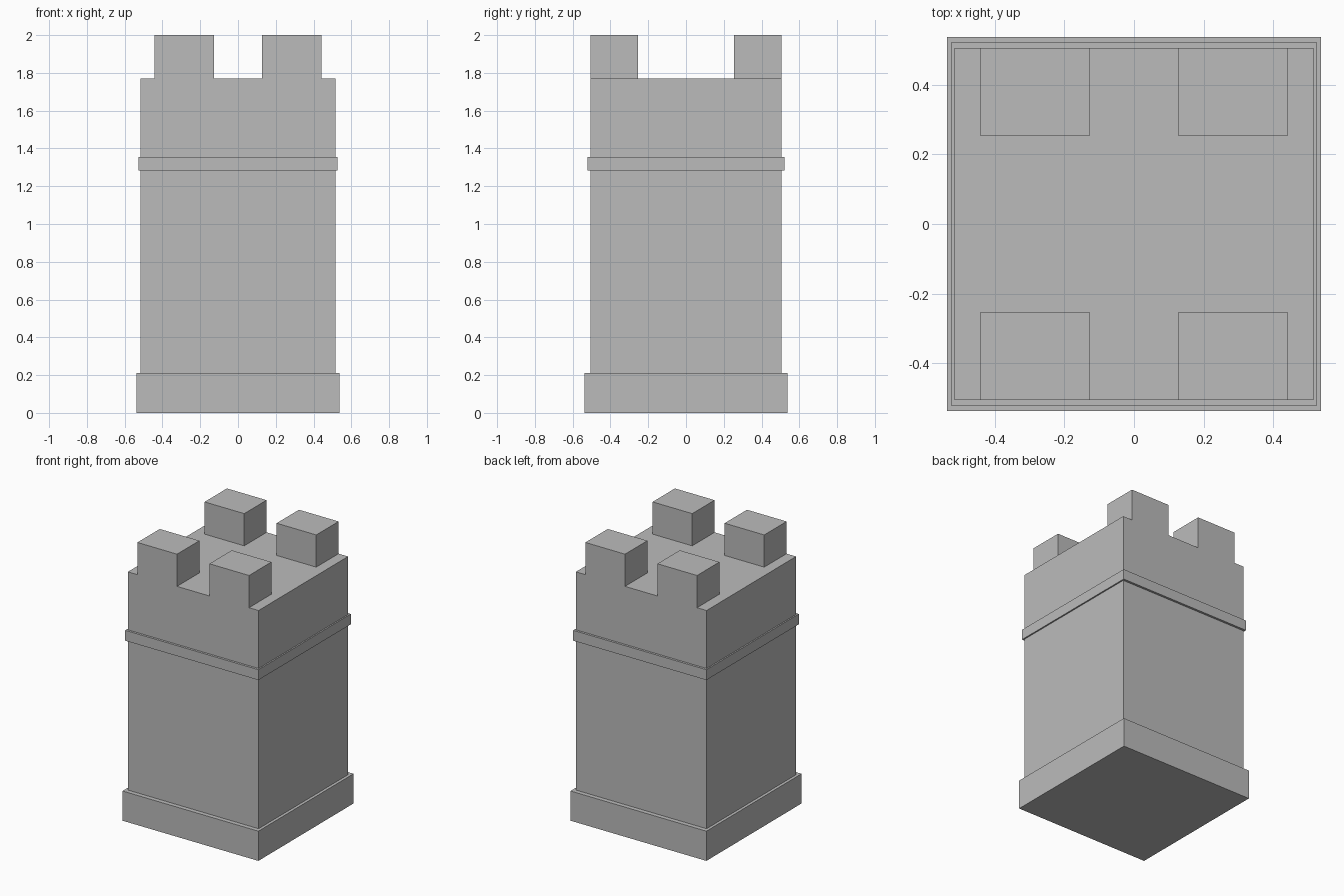
import bpy
import bmesh

if "Cube" in bpy.data.objects:
    bpy.data.objects.remove(bpy.data.objects["Cube"])

# One plain stone colour for the whole tower
stone = bpy.data.materials.new("stone_grey")
stone.diffuse_color = (0.5, 0.5, 0.5, 1.0)
stone.use_nodes = True
stone.node_tree.nodes["Principled BSDF"].inputs["Base Color"].default_value = stone.diffuse_color


def box(name, x, y, z):
    """Axis-aligned box from (min, max) ranges."""
    bm = bmesh.new()
    bmesh.ops.create_cube(bm, size=1.0)
    for v in bm.verts:
        v.co = [r[0] if c < 0 else r[1] for c, r in zip(v.co, (x, y, z))]
    mesh = bpy.data.meshes.new(name)
    bm.to_mesh(mesh)
    bm.free()
    mesh.materials.append(stone)
    obj = bpy.data.objects.new(name, mesh)
    bpy.context.collection.objects.link(obj)
    return obj


def centred(name, hx, hy, z0, z1):
    return box(name, (-hx, hx), (-hy, hy), (z0, z1))


# Plinth, shaft and the thin string course around it
centred("plinth", 0.537, 0.537, 0.0, 0.212)
centred("shaft", 0.516, 0.505, 0.212, 1.77)
centred("string_course", 0.526, 0.521, 1.282, 1.356)

# Four merlons, flush with the front and back walls
for side, sx in (("left", -1), ("right", 1)):
    for face, sy in (("front", -1), ("back", 1)):
        box(f"merlon_{face}_{side}",
            sorted((sx * 0.128, sx * 0.441)),
            sorted((sy * 0.253, sy * 0.505)),
            (1.77, 2.0))
